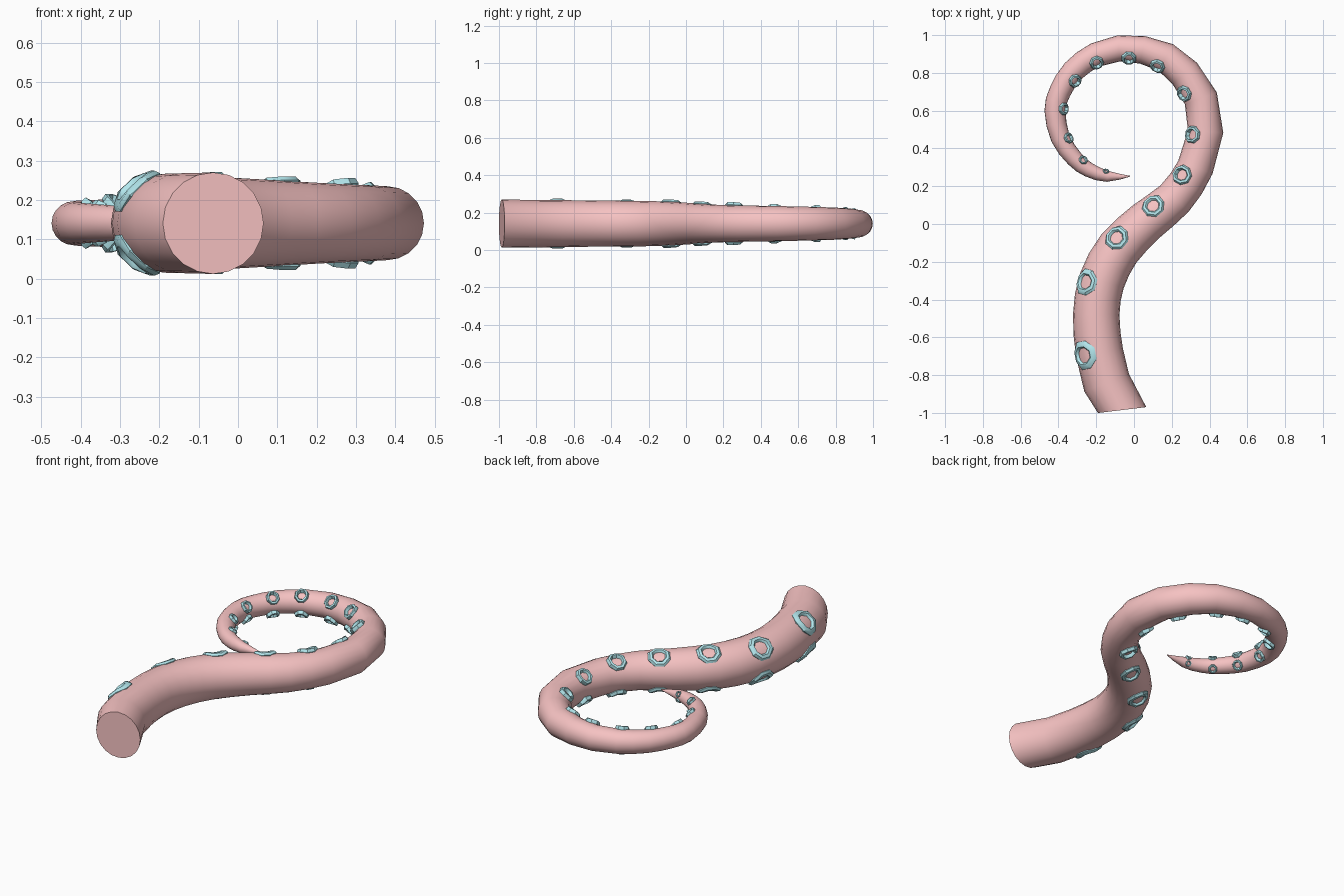
import bpy, bmesh
from math import sin, cos, asin, pi, radians
from mathutils import Vector

if "Cube" in bpy.data.objects:
    bpy.data.objects.remove(bpy.data.objects["Cube"])

Z = 0.141  # height of the flat centre line

def material(name, rgb):
    m = bpy.data.materials.new(name)
    m.diffuse_color = (*rgb, 1)
    m.use_nodes = True
    m.node_tree.nodes["Principled BSDF"].inputs["Base Color"].default_value = m.diffuse_color
    return m

pink = material("pink_skin", (0.92, 0.54, 0.54))
blue = material("pale_blue", (0.45, 0.80, 0.85))

def finish(name, bm, mat, angle):
    bmesh.ops.recalc_face_normals(bm, faces=bm.faces)
    me = bpy.data.meshes.new(name)
    bm.to_mesh(me)
    bm.free()
    me.materials.append(mat)
    ob = bpy.data.objects.new(name, me)
    bpy.context.collection.objects.link(ob)
    bpy.ops.object.select_all(action='DESELECT')
    ob.select_set(True)
    bpy.context.view_layer.objects.active = ob
    bpy.ops.object.shade_smooth_by_angle(angle=radians(angle))
    return ob

def bridge(bm, a, b):
    n = len(a)
    for i in range(n):
        j = (i + 1) % n
        bm.faces.new((a[i], a[j], b[j], b[i]))

# Centre line of the tentacle: x, y, radius
path = [(-.063, -.985, .129), (-.145, -.84, .127), (-.183, -.68, .126),
        (-.200, -.48, .123), (-.170, -.30, .122), (-.080, -.13, .119),
        (.067, .015, .111), (.215, .135, .102), (.325, .30, .097),
        (.379, .49, .094), (.354, .665, .090), (.269, .797, .086),
        (.168, .882, .080), (.045, .922, .074), (-.080, .930, .069),
        (-.205, .895, .065), (-.322, .81, .061), (-.392, .70, .058),
        (-.418, .60, .056), (-.390, .455, .051), (-.315, .346, .045),
        (-.240, .287, .039), (-.140, .252, .029), (-.020, .253, .002)]

# Smooth the bends by adding a midpoint, except along the faceted outer arc
dense = []
for i, p in enumerate(path):
    dense.append(Vector(p))
    if i + 1 < len(path) and not 8 <= i <= 14 and i > 1:
        a, b, c, d = (Vector(path[max(0, min(len(path) - 1, i + k))]) for k in (-1, 0, 1, 2))
        dense.append((9 * (b + c) - a - d) / 16)
pts = [Vector((v.x, v.y, Z)) for v in dense]
rad = [v.z for v in dense]
up = Vector((0, 0, 1))

# Direction towards the inside of the curl at each station
inner = []
for i in range(len(pts)):
    t = (pts[min(i + 1, len(pts) - 1)] - pts[max(i - 1, 0)]).normalized()
    if i == 0:
        t = Vector((-.12, .99, 0)).normalized()
    inner.append(up.cross(t).normalized())

# Tentacle body: tapered sweep with a flat base
bm = bmesh.new()
N = 20
rings = []
for p, r, n in zip(pts, rad, inner):
    rings.append([bm.verts.new(p + r * (cos(2 * pi * k / N) * n + sin(2 * pi * k / N) * up))
                  for k in range(N)])
for a, b in zip(rings, rings[1:]):
    bridge(bm, a, b)
bm.faces.new(rings[0])
bm.faces.new(rings[-1])
finish("tentacle", bm, pink, 50)

# Nearest station on the centre line: position, radius, inner direction
def nearest(q):
    best = None
    for i in range(len(pts) - 1):
        d = pts[i + 1] - pts[i]
        f = max(0, min(1, (q - pts[i]).dot(d) / d.length_squared))
        p = pts[i] + d * f
        if best is None or (q - p).length < best[0]:
            best = ((q - p).length, p, rad[i] + (rad[i + 1] - rad[i]) * f,
                    inner[i].lerp(inner[i + 1], f).normalized())
    return best[1:]

# Sucker rings: x, y, outer radius; each mirrored above and below
suckers = [(-.265, -.69, .080), (-.255, -.31, .073), (-.092, -.07, .067),
           (.105, .093, .063), (.250, .262, .055), (.305, .485, .049),
           (.263, .683, .045), (.13, .826, .043), (-.03, .873, .041),
           (-.19, .852, .039), (-.308, .755, .037), (-.367, .605, .034),
           (-.343, .46, .030), (-.265, .34, .025), (-.145, .285, .017)]
bm = bmesh.new()
S = 8
for x, y, s in suckers:
    q = Vector((x, y, Z))
    p, r, n = nearest(q)
    h = .012 if s > .06 else min(.017, s * .45)
    a = asin(max(.42, min(.8, (q - p).dot(n) / (r + h / 2))))
    if s > .07:
        a = radians(43)
    for side in (1, -1):
        out = n * sin(a) + up * cos(a) * side
        along = n.cross(up)
        across = out.cross(along)
        # the ring follows the round body: wrap each point about its axis
        def place(k, z, i):
            u = s * k * cos((i + .5) * 2 * pi / S)
            w = s * k * sin((i + .5) * 2 * pi / S) / r
            return p + along * u + (out * cos(w) + across * sin(w)) * (r + z)
        profile = [(.95, -.2 * s), (1, .003), (.84, h), (.62, h), (.52, .001), (.52, -.2 * s)]
        loops = [[bm.verts.new(place(k, z, i)) for i in range(S)] for k, z in profile]
        for i in range(len(loops)):
            bridge(bm, loops[i], loops[(i + 1) % len(loops)])
finish("suckers", bm, blue, 40)
